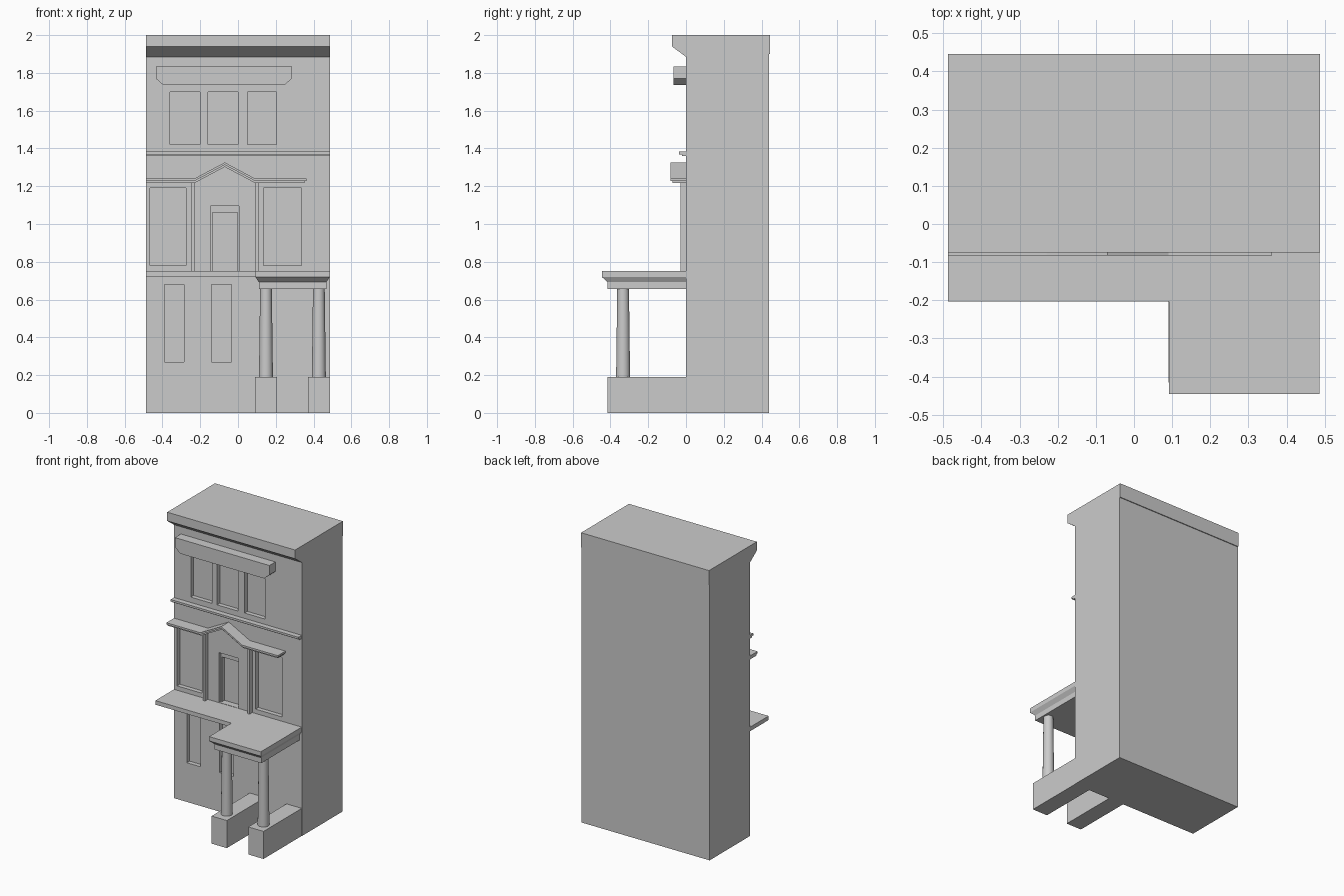
import bpy, bmesh
from mathutils import Vector

if "Cube" in bpy.data.objects:
    bpy.data.objects.remove(bpy.data.objects["Cube"])


def extrude(name, pts, place, vec):
    """Closed outline, placed in 3D by place(u, v), swept along vec."""
    bm = bmesh.new()
    face = bm.faces.new([bm.verts.new(place(u, v)) for u, v in pts])
    ext = bmesh.ops.extrude_face_region(bm, geom=[face])
    verts = [g for g in ext["geom"] if isinstance(g, bmesh.types.BMVert)]
    bmesh.ops.translate(bm, verts=verts, vec=Vector(vec))
    bmesh.ops.recalc_face_normals(bm, faces=bm.faces[:])
    me = bpy.data.meshes.new(name)
    bm.to_mesh(me)
    bm.free()
    ob = bpy.data.objects.new(name, me)
    bpy.context.collection.objects.link(ob)
    return ob


def side_profile(name, yz, x0, x1):
    return extrude(name, yz, lambda y, z: (x0, y, z), (x1 - x0, 0, 0))


def front_profile(name, xz, y0, y1):
    return extrude(name, xz, lambda x, z: (x, y0, z), (0, y1 - y0, 0))


def box(name, x0, x1, y0, y1, z0, z1):
    return front_profile(name, [(x0, z0), (x1, z0), (x1, z1), (x0, z1)], y0, y1)


# Main block with the roof cornice flaring out at the front
body = side_profile("building_body", [
    (0, 0), (0.44, 0), (0.44, 1.9), (0.446, 1.9), (0.446, 2.0),
    (-0.075, 2.0), (-0.075, 1.94), (0, 1.885)], -0.488, 0.488)

# Recessed windows and stepped door: x0, x1, z0, z1, depth
recesses = [
    (-0.36, -0.20, 1.42, 1.70, 0.03),
    (-0.16, 0.0, 1.42, 1.70, 0.03),
    (0.05, 0.205, 1.42, 1.70, 0.03),
    (-0.465, -0.275, 0.78, 1.19, 0.03),
    (0.135, 0.335, 0.78, 1.19, 0.03),
    (-0.145, 0.005, 0.752, 1.095, 0.02),
    (-0.135, -0.002, 0.752, 1.06, 0.045),
    (-0.39, -0.285, 0.27, 0.68, 0.03),
    (-0.14, -0.035, 0.27, 0.68, 0.03),
]
for i, (x0, x1, z0, z1, d) in enumerate(recesses):
    cutter = box(f"recess_cutter_{i}", x0, x1, -0.05, d, z0, z1)
    cutter.hide_render = True
    cutter.hide_viewport = True
    mod = body.modifiers.new(f"recess_{i}", 'BOOLEAN')
    mod.operation = 'DIFFERENCE'
    mod.solver = 'EXACT'
    mod.object = cutter

# Hood above the top windows, lower corners cut off
front_profile("window_hood", [
    (-0.435, 1.835), (-0.435, 1.77), (-0.395, 1.735),
    (0.245, 1.735), (0.285, 1.77), (0.285, 1.835)], -0.065, 0.01)

# Two-step string course
side_profile("string_course", [
    (0.01, 1.36), (-0.022, 1.36), (-0.022, 1.369),
    (-0.036, 1.369), (-0.036, 1.383), (0.01, 1.383)], -0.488, 0.486)


# Gabled moulding over the first floor, in two layers
def gable_band(name, lo, hi, front, x_end):
    line = [(-0.488, 0), (-0.23, 0), (-0.07, 0.085), (0.09, 0), (x_end, 0)]
    outline = [(x, z + lo) for x, z in line] + [(x, z + hi) for x, z in reversed(line)]
    front_profile(name, outline, front, 0.01)


gable_band("gable_moulding_lower", 1.217, 1.228, -0.072, 0.353)
gable_band("gable_moulding_upper", 1.228, 1.241, -0.083, 0.362)

# Pilasters either side of the balcony door
for name, x0, x1 in (("left_pilaster", -0.247, -0.23), ("right_pilaster", 0.092, 0.11)):
    box(name, x0, x1, -0.03, 0.01, 0.74, 1.22)

# Balcony slab
box("balcony_slab", -0.488, 0.1, -0.203, 0.01, 0.722, 0.75)

# Porch roof: stacked rectangles, narrowing below the top slab
bm = bmesh.new()
rings = []
for z, x0, x1, y0 in [(0.655, 0.11, 0.468, -0.415), (0.692, 0.11, 0.468, -0.415),
                      (0.72, 0.092, 0.486, -0.446), (0.75, 0.092, 0.486, -0.446)]:
    rings.append([bm.verts.new((x, y, z)) for x, y in
                  ((x0, y0), (x1, y0), (x1, 0.01), (x0, 0.01))])
for a, b in zip(rings, rings[1:]):
    for i in range(4):
        j = (i + 1) % 4
        bm.faces.new((a[i], a[j], b[j], b[i]))
bm.faces.new(rings[0][::-1])
bm.faces.new(rings[-1])
me = bpy.data.meshes.new("porch_roof")
bm.to_mesh(me)
bm.free()
bpy.context.collection.objects.link(bpy.data.objects.new("porch_roof", me))

# Porch plinths and tapered round columns
for side, x in (("left", 0.148), ("right", 0.428)):
    box(f"{side}_plinth", x - 0.058, x + 0.058, -0.416, 0.01, 0, 0.19)
    bpy.ops.mesh.primitive_cone_add(vertices=24, radius1=0.037, radius2=0.031,
                                    depth=0.475, location=(x, -0.333, 0.4225))
    column = bpy.context.object
    column.name = f"{side}_column"
    bpy.ops.object.shade_smooth_by_angle()
